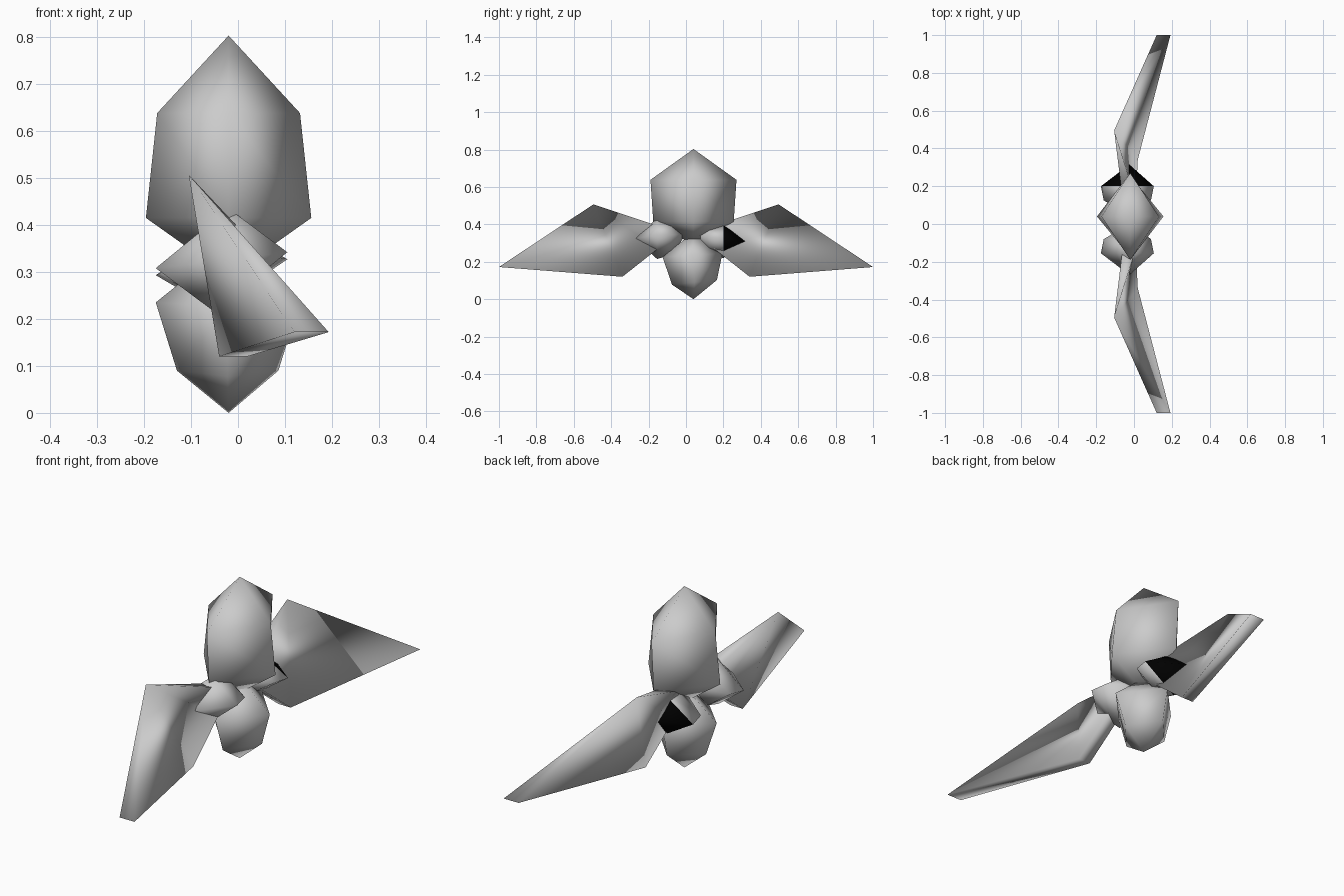
import bpy
from mathutils import Vector

if "Cube" in bpy.data.objects:
    bpy.data.objects.remove(bpy.data.objects["Cube"])


def material(name, value):
    m = bpy.data.materials.new(name)
    m.diffuse_color = (value, value, value, 1)
    m.use_nodes = True
    m.node_tree.nodes["Principled BSDF"].inputs["Base Color"].default_value = m.diffuse_color
    return m


GREY = material("light grey", 0.6)
BLACK = material("black", 0.0)


def make_mesh(name, verts, faces, black_rule=None):
    me = bpy.data.meshes.new(name)
    me.from_pydata(verts, [], faces)
    me.materials.append(GREY)
    me.materials.append(BLACK)
    ob = bpy.data.objects.new(name, me)
    bpy.context.collection.objects.link(ob)
    bpy.context.view_layer.objects.active = ob
    ob.select_set(True)
    bpy.ops.object.mode_set(mode='EDIT')
    bpy.ops.mesh.select_all(action='SELECT')
    bpy.ops.mesh.normals_make_consistent(inside=False)
    bpy.ops.object.mode_set(mode='OBJECT')
    ob.select_set(False)
    for p in me.polygons:
        p.use_smooth = True
        if black_rule and black_rule(p.center):
            p.material_index = 1
    return ob


def spindle(name, start, end, rings, black_rule=None):
    """Four-sided faceted pod: two poles and rings of (centre, u, v)."""
    verts = [Vector(start)]
    for c, u, v in rings:
        c, u, v = Vector(c), Vector(u), Vector(v)
        verts += [c + u, c + v, c - u, c - v]
    verts.append(Vector(end))
    last, faces = len(verts) - 1, []
    for i in range(4):
        j = (i + 1) % 4
        faces.append((0, 1 + i, 1 + j))
        for r in range(len(rings) - 1):
            a, b = 1 + 4 * r, 5 + 4 * r
            faces.append((a + i, a + j, b + j, b + i))
        faces.append((last, last - 4 + j, last - 4 + i))
    make_mesh(name, verts, faces, black_rule)


# Upper and lower body pods
spindle("upper_body", (-.02, .04, .803), (-.02, .04, .29),
        [((-.02, .04, .638), (.152, 0, 0), (0, .23, 0)),
         ((-.02, .04, .415), (.176, 0, 0), (0, .215, 0))])
spindle("lower_body", (-.02, .04, .0), (-.02, .04, .36),
        [((-.022, .045, .09), (.108, 0, 0), (0, .12, .012)),
         ((-.022, .035, .235), (.153, 0, 0), (0, .16, .01))])

# Shoulder pods, the rear one with a black cap
for name, side in (("front_shoulder", 0), ("rear_shoulder", 1)):
    def py(y):
        return .045 - y if side else y
    h = .09 if side else .11
    z = .31 if side else .325
    spindle(name, (-.025, py(-.27), z), (-.025, py(.0), .345),
            [((-.035, py(-.155), z), (.14, 0, .017), (.015, 0, h)),
             ((-.035, py(-.08), z + .005), (.125, 0, .015), (.013, 0, h * .85))],
            (lambda c: c.y > .21) if side else None)

# Wings: thin tapered prisms, mirrored front to back
for name, s in (("front_wing", -1), ("rear_wing", 1)):
    verts = [(x, s * y, z) for x, y, z in (
        (-.105, .495, .507),                        # peak
        (.12, 1, .172), (.193, 1, .172),            # tip edge
        (-.04, .34, .12), (.02, .34, .12),          # lower corner
        (-.06, .13, .385), (.01, .13, .385),        # root top
        (-.05, .15, .27), (.01, .15, .27))]         # root bottom
    faces = [(0, 1, 2), (1, 3, 4, 2), (0, 3, 1), (0, 2, 4),
             (0, 5, 7, 3), (0, 4, 8, 6), (0, 6, 5),
             (3, 7, 8, 4), (5, 6, 8, 7)]
    make_mesh(name, verts, faces)
